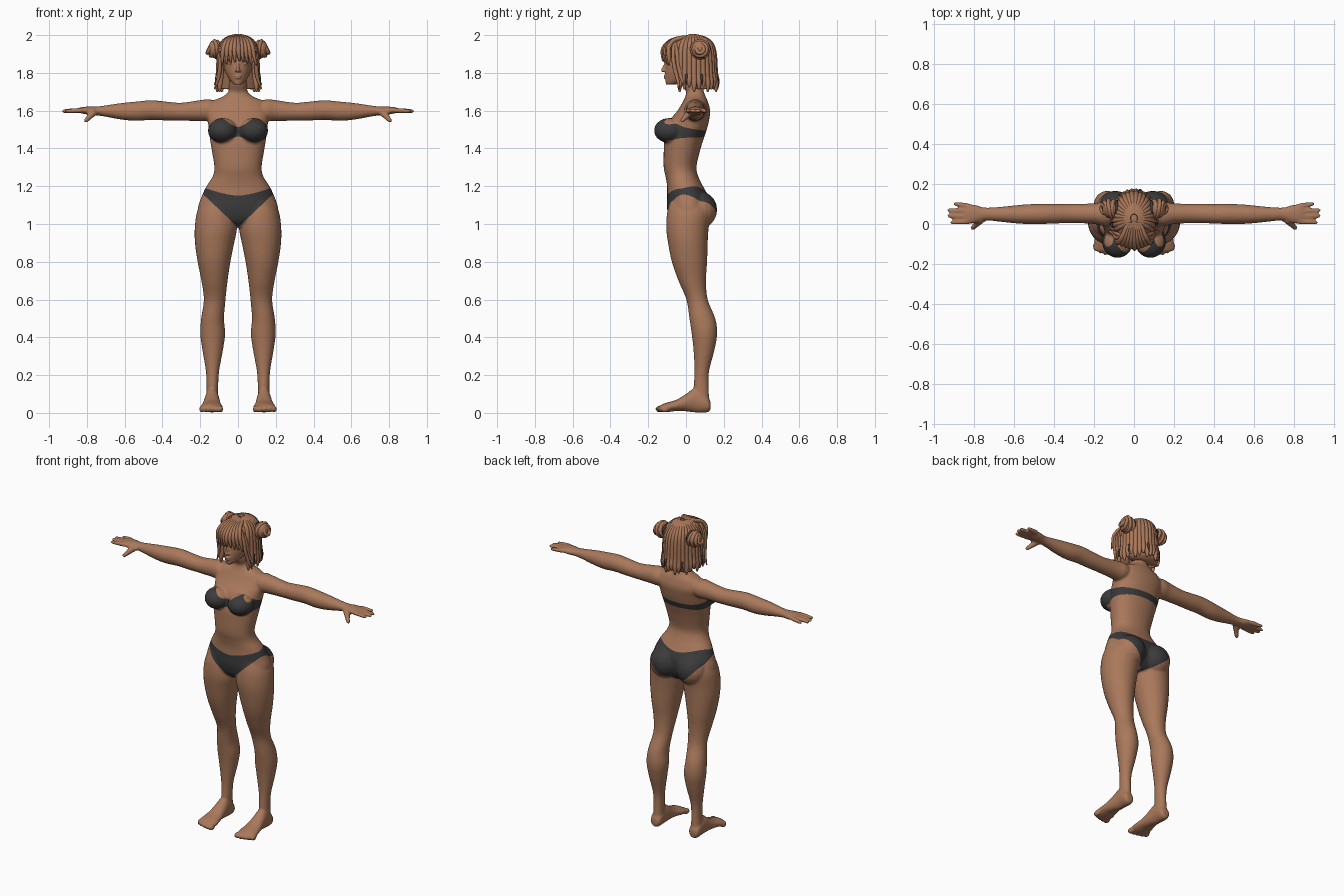
import bpy, bmesh, math
from mathutils import Vector

if "Cube" in bpy.data.objects:
    bpy.data.objects.remove(bpy.data.objects["Cube"])

def material(name, rgb):
    m = bpy.data.materials.new(name)
    m.diffuse_color = (*rgb, 1)
    m.use_nodes = True
    m.node_tree.nodes["Principled BSDF"].inputs["Base Color"].default_value = m.diffuse_color
    return m

SKIN = material("warm brown skin", (0.40, 0.19, 0.105))
HAIR = material("brown hair", (0.40, 0.185, 0.10))
DARK = material("charcoal cloth", (0.045, 0.043, 0.044))

def spline(rows, steps=4):
    """Smooth interpolation through rows of numbers."""
    out = []
    for i in range(len(rows) - 1):
        p = [rows[max(0, min(len(rows) - 1, i + k))] for k in (-1, 0, 1, 2)]
        for s in range(steps):
            t = s / steps
            out.append([0.5 * (2 * b + (c - a) * t + (2 * a - 5 * b + 4 * c - d) * t * t
                        + (3 * b - a - 3 * c + d) * t ** 3) for a, b, c, d in zip(*p)])
    return out + [list(rows[-1])]

def skin_rings(bm, rings, mirror):
    """Closed surface through rings of points, optionally mirrored in x."""
    for side in ((1, -1) if mirror else (1,)):
        vr = [[bm.verts.new((side * x, y, z)) for x, y, z in r] for r in rings]
        n = len(vr[0])
        for r, q in zip(vr, vr[1:]):
            for k in range(n):
                bm.faces.new((r[k], r[(k + 1) % n], q[(k + 1) % n], q[k]))
        bm.faces.new(vr[0])
        bm.faces.new(vr[-1])

def loft(bm, rows, axis, mirror=False, n=28, power=1.0):
    """Rows are (position on axis, min, max, min, max) on the two other axes."""
    others = [k for k in range(3) if k != axis]
    curve = lambda v: math.copysign(abs(v) ** power, v)
    rings = []
    for t, a0, a1, b0, b1 in spline(rows):
        ring = []
        for k in range(n):
            w, co = 2 * math.pi * k / n, [0, 0, 0]
            co[axis] = t
            co[others[0]] = (a0 + a1) / 2 + (a1 - a0) / 2 * curve(math.cos(w))
            co[others[1]] = (b0 + b1) / 2 + (b1 - b0) / 2 * curve(math.sin(w))
            ring.append(co)
        rings.append(ring)
    skin_rings(bm, rings, mirror)

def ball(bm, c, r, mirror=True, n=18, m=10):
    rings = []
    for i in range(m + 1):
        h = math.pi * (0.02 + 0.96 * i / m)
        rings.append([(c[0] + r[0] * math.sin(h) * math.cos(2 * math.pi * k / n),
                       c[1] + r[1] * math.sin(h) * math.sin(2 * math.pi * k / n),
                       c[2] - r[2] * math.cos(h)) for k in range(n)])
    skin_rings(bm, rings, mirror)

def finger(bm, a, b, r0, r1):
    """Mirrored tapered capsule from a to b."""
    a, b = Vector(a), Vector(b)
    d = (b - a).normalized()
    u = d.orthogonal().normalized()
    w = d.cross(u)
    rings = []
    for c, r in ((a, r0), (b, r1), (b + d * r1 * .6, r1 * .75), (b + d * r1, r1 * .2)):
        rings.append([c + (u * math.cos(k * math.pi / 6) + w * math.sin(k * math.pi / 6)) * r
                      for k in range(12)])
    skin_rings(bm, rings, True)

def finish(name, bm, mats, voxel=0, smooth=4):
    bmesh.ops.recalc_face_normals(bm, faces=bm.faces[:])
    me = bpy.data.meshes.new(name)
    bm.to_mesh(me)
    bm.free()
    ob = bpy.data.objects.new(name, me)
    bpy.context.collection.objects.link(ob)
    if voxel:
        m = ob.modifiers.new("fuse", "REMESH")
        m.mode, m.voxel_size = "VOXEL", voxel
        m = ob.modifiers.new("relax", "SMOOTH")
        m.factor, m.iterations = 0.5, smooth
        dg = bpy.context.evaluated_depsgraph_get()
        new = bpy.data.meshes.new_from_object(ob.evaluated_get(dg))
        ob.modifiers.clear()
        ob.data = new
    ob.data.materials.clear()
    for m in mats:
        ob.data.materials.append(m)
    ob.data.shade_smooth()
    return ob

# Body: torso, legs, feet, arms and hands fused into one skin
bm = bmesh.new()
sym = lambda rows: [(z, -w, w, f, b) for z, w, f, b in rows]
loft(bm, sym([(1.80, .045, -.03, .08), (1.74, .047, -.02, .085), (1.70, .052, 0, .095),
              (1.672, .085, -.005, .105), (1.65, .135, -.015, .115), (1.60, .165, -.045, .128),
              (1.55, .16, -.085, .122), (1.50, .155, -.10, .11), (1.44, .147, -.115, .09),
              (1.38, .137, -.118, .072), (1.30, .125, -.118, .055), (1.25, .135, -.108, .066),
              (1.20, .167, -.10, .09), (1.14, .195, -.10, .12), (1.08, .213, -.10, .125),
              (1.02, .20, -.085, .11), (.985, .12, -.05, .08)]), 2, n=40, power=.92)
loft(bm, [(1.12, .03, .19, -.085, .12), (1.06, .012, .218, -.1, .13), (.98, .005, .229, -.105, .12),
          (.9, .02, .228, -.095, .115), (.8, .04, .214, -.075, .112), (.7, .055, .194, -.04, .106),
          (.6, .066, .181, .002, .115), (.5, .074, .195, .018, .155), (.42, .068, .2, .03, .165),
          (.33, .08, .188, .04, .15), (.22, .1, .17, .045, .122), (.13, .105, .166, .04, .12),
          (.05, .103, .17, .04, .125)], 2, True)
loft(bm, [(.13, .115, .16, .015, .06), (.11, .102, .173, .002, .09), (.05, .1, .175, .002, .13),
          (0, .095, .182, .008, .1), (-.05, .088, .192, .01, .07), (-.1, .08, .2, .004, .055),
          (-.135, .085, .196, .004, .042)], 1, True)
for i in range(5):
    ball(bm, (.094 + i * .0245, -.138 + i * i * .0016, .02), (.0165 - i * .001, .024, .018))
loft(bm, [(.1, .0, .1, 1.56, 1.645), (.15, -.01, .11, 1.545, 1.66), (.2, .0, .103, 1.545, 1.656),
          (.3, .005, .1, 1.547, 1.642), (.38, .003, .1, 1.548, 1.648), (.46, .0, .1, 1.551, 1.655),
          (.54, 0, .098, 1.546, 1.648), (.62, .006, .09, 1.553, 1.64), (.7, .015, .083, 1.568, 1.628),
          (.75, .018, .083, 1.575, 1.622), (.79, .005, .095, 1.578, 1.622),
          (.83, .0, .1, 1.586, 1.618), (.85, .005, .098, 1.59, 1.612)], 0, True)
for y0, x1, y1 in ((.09, .892, .1), (.064, .922, .068), (.038, .922, .04), (.012, .907, .008)):
    finger(bm, (.825, y0, 1.602), (x1, y1, 1.598), .014, .0105)
finger(bm, (.76, .025, 1.595), (.805, -.02, 1.548), .021, .0115)
ball(bm, (.082, -.088, 1.495), (.078, .082, .066))
ball(bm, (.093, .072, 1.075), (.098, .094, .098))
body = finish("body", bm, [SKIN, DARK], .007, 3)

# Two-piece swimwear: cut into the skin along smooth outlines
def blend(y, lo, hi):
    t = max(0, min(1, (y - lo) / (hi - lo)))
    return t * t * (3 - 2 * t)

def bandeau(p):
    bump = math.exp(-((abs(p.x) - .092) / .055) ** 2)
    t = blend(p.y, -.09, .1)
    top = (1.51 + .05 * bump) * (1 - t) + 1.495 * t
    low = (1.465 - .033 * bump) * (1 - t) + 1.46 * t
    return min(top - p.z, p.z - low)

def briefs(p):
    ax = abs(p.x)
    t = blend(p.y, -.03, .07)
    top = 1.15 * (1 - t) + 1.172 * t + .042 * min(1, ax / .18) ** 1.5
    low = .982 + .95 * ax * (1 - t) + (.25 * ax + 3.0 * ax * ax) * t
    return min(top - p.z, p.z - low)

bm = bmesh.new()
bm.from_mesh(body.data)
for field in (bandeau, briefs):
    val = {v: field(v.co) for v in bm.verts}
    crossing = [e for e in bm.edges if val[e.verts[0]] * val[e.verts[1]] < 0]
    cuts = []
    for e in crossing:
        a, b = e.verts
        cuts.append(bmesh.utils.edge_split(e, a, val[a] / (val[a] - val[b]))[1])
    bmesh.ops.connect_verts(bm, verts=cuts)
for f in bm.faces:
    c = f.calc_center_median()
    f.material_index = int(bandeau(c) > 0 or briefs(c) > 0)
bm.to_mesh(body.data)
bm.free()

# Head with nose, lips, brows, eyes and ears
bm = bmesh.new()
loft(bm, sym([(1.738, .018, -.105, -.06), (1.75, .034, -.108, -.01), (1.775, .053, -.11, .05),
              (1.81, .069, -.11, .09), (1.85, .076, -.108, .11), (1.9, .08, -.108, .12),
              (1.94, .074, -.09, .115), (1.97, .05, -.05, .09)]), 2, n=36)
for z, y, r in ((1.845, -.108, .007), (1.83, -.115, .008), (1.815, -.122, .01)):
    ball(bm, (0, y, z), (r, .01, .012), False)
ball(bm, (.009, -.112, 1.811), (.008, .01, .006))
ball(bm, (0, -.109, 1.785), (.02, .01, .0055), False)
ball(bm, (0, -.108, 1.774), (.017, .01, .006), False)
ball(bm, (.033, -.094, 1.868), (.022, .008, .005))
ball(bm, (.032, -.092, 1.849), (.016, .009, .007))
ball(bm, (.079, .0, 1.84), (.01, .02, .03))
finish("head", bm, [SKIN], .004, 2)

# Hair mass under the strands
bm = bmesh.new()
loft(bm, sym([(1.715, .1, .03, .145), (1.76, .102, .015, .15), (1.82, .096, -.01, .145),
              (1.88, .096, -.06, .14), (1.93, .092, -.1, .128), (1.965, .072, -.085, .105),
              (1.985, .045, -.045, .075), (1.993, .012, -.01, .03)]), 2, n=36)
finish("hair_cap", bm, [HAIR])

def strands(name, paths, radius, mat, closed=False):
    cu = bpy.data.curves.new(name, "CURVE")
    cu.dimensions, cu.bevel_depth, cu.bevel_resolution = "3D", radius, 2
    cu.resolution_u, cu.use_fill_caps = 4, True
    for path in paths:
        sp = cu.splines.new("NURBS")
        sp.points.add(len(path) - 1)
        for i, (pt, q) in enumerate(zip(sp.points, path)):
            pt.co = (*q, 1)
            pt.radius = 1 if closed or i < len(path) - 1 else .3
        sp.use_endpoint_u, sp.use_cyclic_u, sp.order_u = not closed, closed, 3
    me = bpy.data.meshes.new_from_object(bpy.data.objects.new(name + "_path", cu))
    me.materials.clear()
    me.materials.append(mat)
    me.shade_smooth()
    bpy.context.collection.objects.link(bpy.data.objects.new(name, me))

# Bob: locks falling from the crown around sides and back
def lock(deg, low, out=1.0):
    c, s = math.cos(math.radians(deg)), math.sin(math.radians(deg))
    prof = ((.15, 1.99), (.6, 1.982), (.93, 1.94), (1.0, 1.87), (1.02, 1.79), (1.12, low + .03), (1.1, low))
    return [(c * .1 * r * out, .03 + s * .122 * r * out, z) for r, z in prof]

strands("bob_locks", [lock(-28 + i * 236 / 21, 1.70 + .012 * (i % 3)) for i in range(22)], .0155, HAIR)
strands("dark_locks", [lock(d, 1.74, 1.075)[4:] for d in (-12, 22, 75, 128, 192)], .009, DARK)

# Fringe and long side locks
strands("fringe", [[(x * .3, .02, 1.988), (x * .7, -.055, 1.985), (x, -.115 + abs(x) * .3, 1.945),
                    (x * 1.1, -.127 + abs(x) * .45, 1.9), (x * 1.2 + .006, -.122 + abs(x) * .45, 1.862 - abs(x) * .3)]
                   for x in (-.075, -.056, -.037, -.018, .002, .02, .038, .056, .075)], .0125, HAIR)
strands("side_locks", [[(s * .05, -.06, 1.965), (s * .088, -.07 + d, 1.92), (s * .096, -.065 + d, 1.84),
                        (s * .1, -.045 + d, 1.77), (s * .125, -.035 + d, 1.715 + d)]
                       for s in (-1, 1) for d in (0, .022)], .011, HAIR)

# Twin buns wrapped in strands, with dark ties at their base
bm = bmesh.new()
ball(bm, (.117, .075, 1.925), (.042, .046, .049))
finish("hair_buns", bm, [HAIR])

def hoop(s, cx, r, sway, tilt):
    return [(s * (cx + sway * math.sin(k * math.pi / 6 + tilt)), .075 + r * math.cos(k * math.pi / 6),
             1.925 + r * math.sin(k * math.pi / 6)) for k in range(12)]

strands("bun_strands", [hoop(s, cx, r, .01, t) for s in (-1, 1)
        for cx, r, t in ((.1, .042, 0), (.119, .045, 1), (.138, .036, 2), (.152, .02, 3))], .0105, HAIR, True)
strands("bun_ties", [hoop(s, .085, .036, .003, 0) for s in (-1, 1)], .008, DARK, True)
